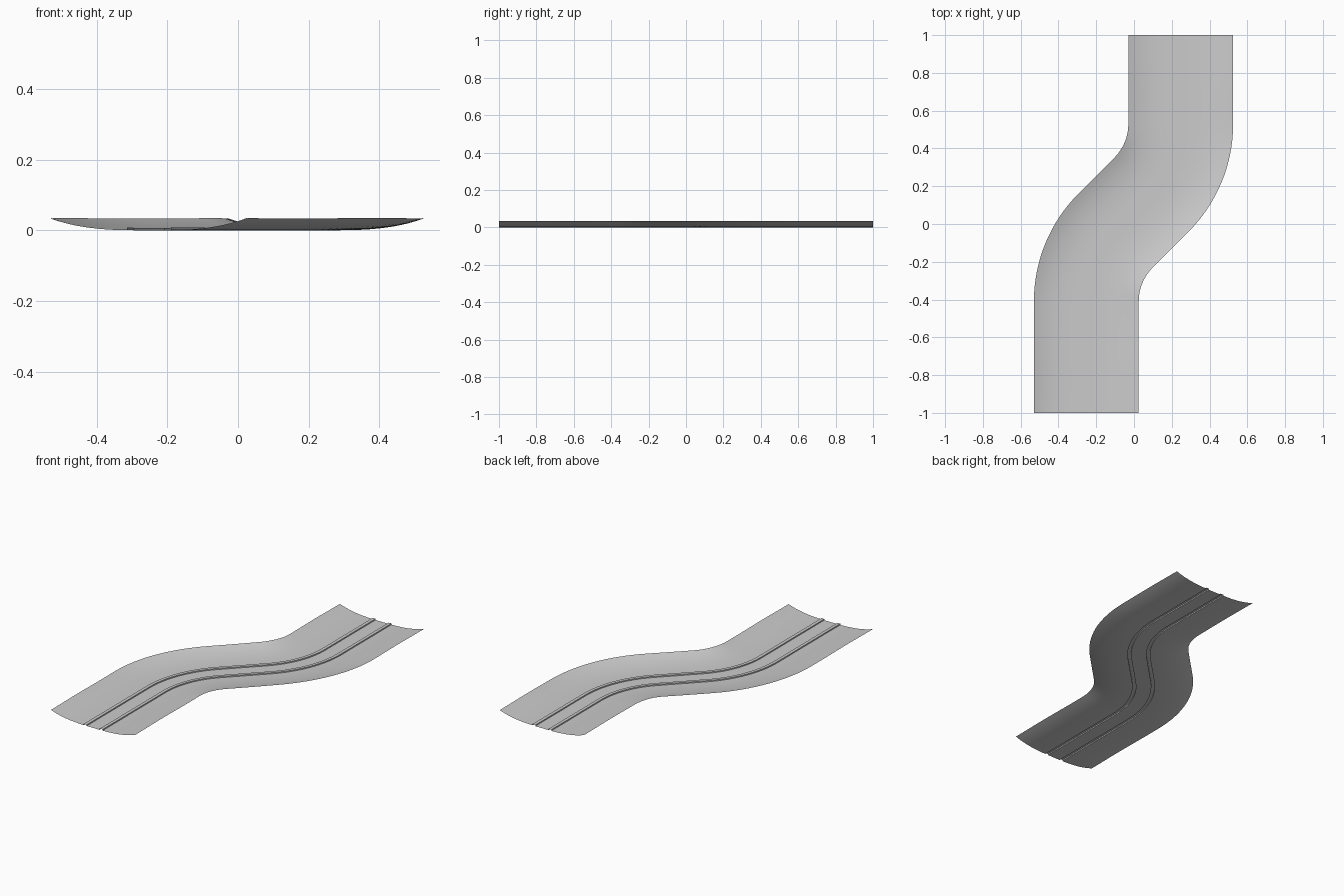
import bpy, bmesh
from math import sin, cos, pi, radians

if "Cube" in bpy.data.objects:
    bpy.data.objects.remove(bpy.data.objects["Cube"])

HALF = 0.2775                      # half width of the channel
R, TURN = 0.531, radians(45)       # bend radius and angle
X0, X1, Y0, Y1 = -0.2525, 0.2475, -0.41, 0.53
RAIL_IN, RAIL_OUT, RAIL_H = 0.043, 0.062, 0.007


def centre_line():
    """Points and headings (angle from +y towards +x) along the S path."""
    path = [(X0, -1 + (Y0 + 1) * i / 8, 0.0) for i in range(8)]
    n = 16
    for i in range(n + 1):
        a = TURN * i / n
        path.append((X0 + R * (1 - cos(a)), Y0 + R * sin(a), a))
    mid = [(X1 - R * (1 - cos(TURN * i / n)), Y1 - R * sin(TURN * i / n), TURN * i / n)
           for i in range(n, -1, -1)]
    (ax, ay, _), (bx, by, _) = path[-1], mid[0]
    path += [(ax + (bx - ax) * t / 4, ay + (by - ay) * t / 4, TURN) for t in (1, 2, 3)]
    path += mid
    path += [(X1, Y1 + (1 - Y1) * i / 8, 0.0) for i in range(1, 9)]
    return path


def profile():
    """Cross-section: (offset, height share of rim, extra rail height)."""
    right = [(0, 0), (RAIL_IN, 0), (RAIL_IN, RAIL_H), (RAIL_OUT, RAIL_H), (RAIL_OUT, 0)]
    right += [(RAIL_OUT + (HALF - RAIL_OUT) * i / 10, 0) for i in range(1, 11)]
    full = [(-o, e) for o, e in reversed(right[1:])] + right
    return [(o, (abs(o) / HALF) ** 3, e) for o, e in full]


# Curved channel sheet with two raised rails
bm = bmesh.new()
rows = []
for x, y, a in centre_line():
    rim = 0.033 + 0.002 * sin(2 * pi * y) ** 2      # gently uneven rim
    rows.append([bm.verts.new((x + o * cos(a), y - o * sin(a), s * rim + e))
                 for o, s, e in profile()])
for r0, r1 in zip(rows, rows[1:]):
    for i in range(len(r0) - 1):
        bm.faces.new((r0[i], r0[i + 1], r1[i + 1], r1[i]))
mesh = bpy.data.meshes.new("curved_track")
bm.to_mesh(mesh)
bm.free()
track = bpy.data.objects.new("curved_track", mesh)
bpy.context.collection.objects.link(track)
bpy.context.view_layer.objects.active = track
track.select_set(True)
bpy.ops.object.shade_smooth_by_angle(angle=radians(30))
